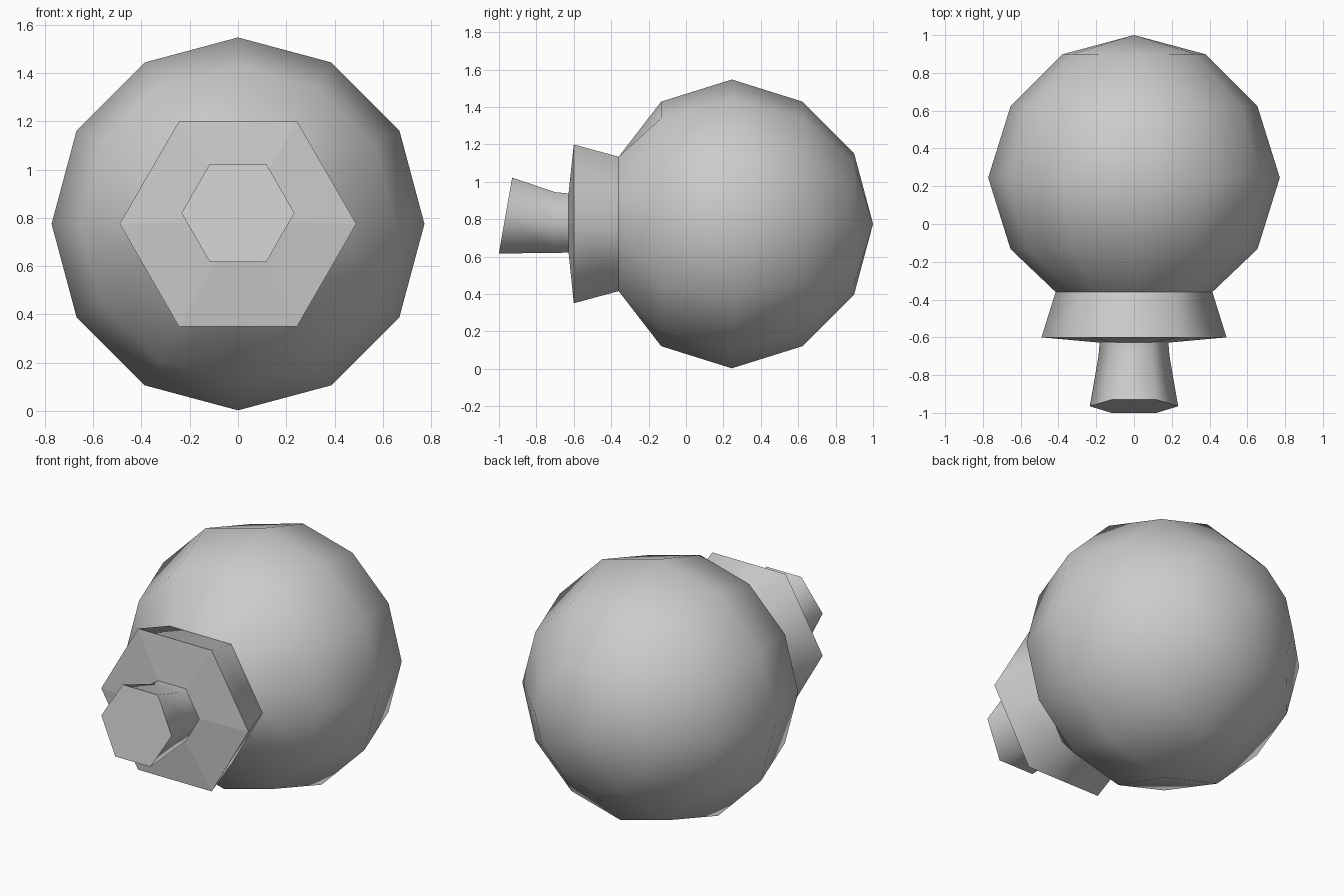
import bpy
import bmesh
from math import cos, sin, pi, radians

old = bpy.data.objects.get("Cube")
if old:
    bpy.data.objects.remove(old, do_unlink=True)

grey = bpy.data.materials.new("light_grey")
grey.use_nodes = True
colour = (0.6, 0.6, 0.6, 1)
grey.diffuse_color = colour
grey.node_tree.nodes["Principled BSDF"].inputs["Base Color"].default_value = colour

MID_Z = 0.775      # height of the ball's centre
BALL_Y = 0.245     # depth of the ball's centre
BALL_R = 0.755


def ring(y, radius, sides, z=MID_Z, slant=0, hexagonal=False):
    """Points round the front-back axis; hexagonal pulls odd points onto flat sides."""
    points = []
    for i in range(sides):
        r = radius * cos(pi / 6) if hexagonal and i % 2 else radius
        a = 2 * pi * i / sides
        points.append((r * cos(a), y + slant * r * sin(a), z + r * sin(a)))
    return points


def loft(name, rings, cap_back=False, cap_front=False, flat_front=False):
    """Skin a row of rings, given from back to front, as one object."""
    bm = bmesh.new()
    loops = [[bm.verts.new(p) for p in r] for r in rings]
    flat = []
    for back, front in zip(loops, loops[1:]):
        n = len(front)
        flat = []
        for i in range(n):
            j = (i + 1) % n
            if len(back) == 1:
                corners = (back[0], front[j], front[i])
            else:
                corners = (back[i], back[j], front[j], front[i])
            flat.append(bm.faces.new(corners))
    if cap_back:
        bm.faces.new(loops[0][::-1])
    if cap_front:
        bm.faces.new(loops[-1])
    bm.faces.index_update()
    flat_ids = [f.index for f in flat] if flat_front else []
    mesh = bpy.data.meshes.new(name)
    bm.to_mesh(mesh)
    bm.free()
    mesh.materials.append(grey)
    obj = bpy.data.objects.new(name, mesh)
    bpy.context.collection.objects.link(obj)
    bpy.ops.object.select_all(action="DESELECT")
    obj.select_set(True)
    bpy.context.view_layer.objects.active = obj
    bpy.ops.object.shade_smooth_by_angle(angle=radians(62))
    for i in flat_ids:
        mesh.polygons[i].use_smooth = False
    return obj


# Ball: pole at the back, rings every 30 degrees, slightly wider equator
ball = [[(0, BALL_Y + BALL_R, MID_Z)]]
for degrees in (30, 60, 90, 120):
    a = radians(degrees)
    radius = 0.772 if degrees == 90 else BALL_R * sin(a)
    ball.append(ring(BALL_Y + BALL_R * cos(a), radius, 12))
# The front of the ball narrows to a hexagonal opening
ball.append(ring(-0.36, 0.415, 12, hexagonal=True))
loft("ball_body", ball)

# Flared hexagonal collar with a shallow faceted front
loft("flared_collar", [
    ring(-0.36, 0.415, 6),
    ring(-0.6, 0.49, 6),
    ring(-0.628, 0.182, 6, z=0.78),
], flat_front=True)

# Hexagonal spout that widens to a slanted end
loft("spout", [
    ring(-0.628, 0.182, 6, z=0.78),
    ring(-0.7, 0.188, 6, z=0.782),
    ring(-0.965, 0.234, 6, z=0.82, slant=0.175),
], cap_front=True)
